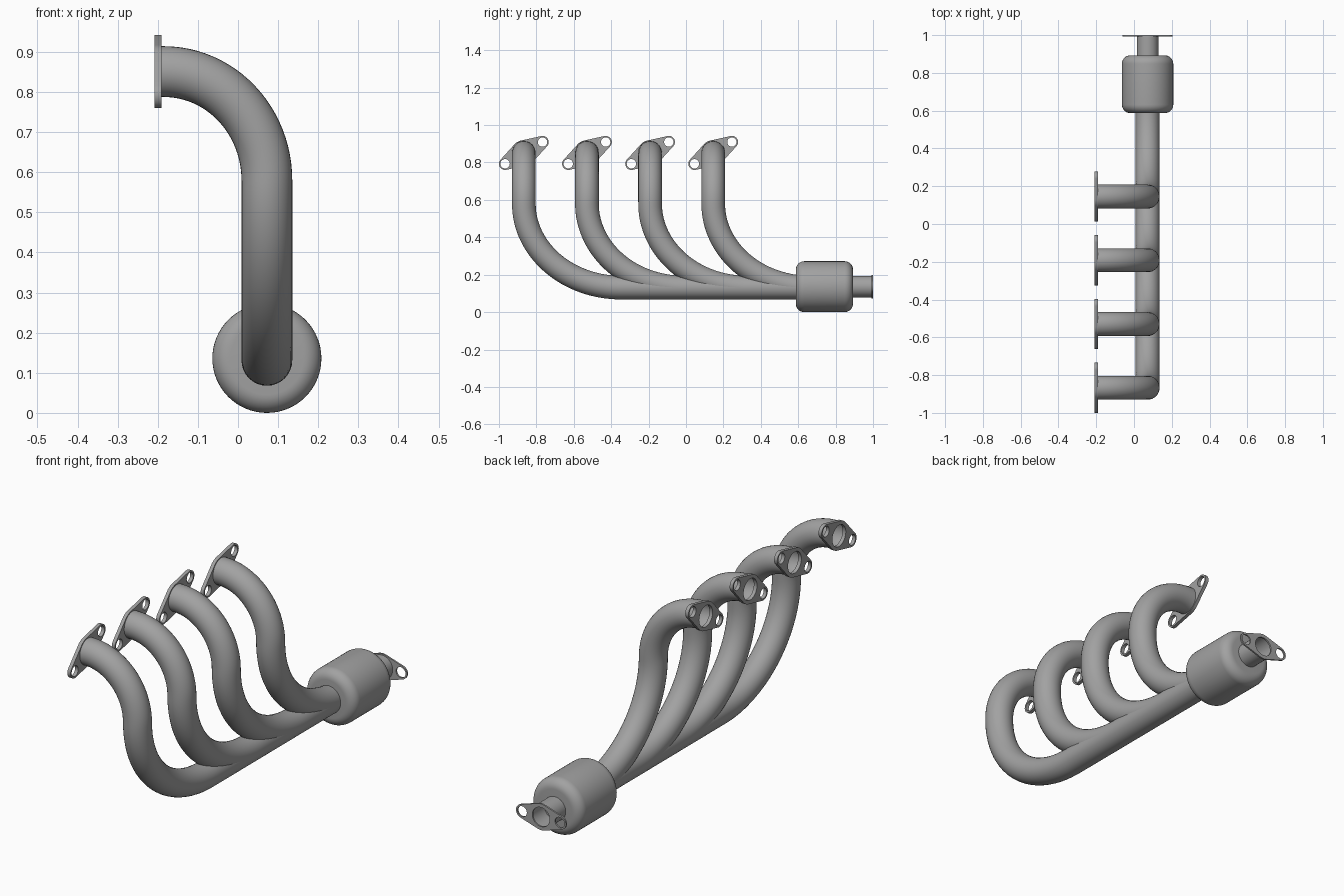
import bpy, bmesh
from math import sin, cos, pi, radians
from mathutils import Matrix, Vector
from mathutils.geometry import convex_hull_2d

if "Cube" in bpy.data.objects:
    bpy.data.objects.remove(bpy.data.objects["Cube"])

PX, PZ = 0.072, 0.136      # axis of the collector line
R = 0.0633                 # runner radius

steel = bpy.data.materials.new("dark_steel")
steel.diffuse_color = (0.36, 0.36, 0.36, 1)
steel.use_nodes = True
steel.node_tree.nodes["Principled BSDF"].inputs["Base Color"].default_value = steel.diffuse_color


def finish(obj, name):
    """Convert to mesh, name it, colour it and smooth it."""
    bpy.ops.object.select_all(action='DESELECT')
    bpy.context.view_layer.objects.active = obj
    obj.select_set(True)
    if obj.type == 'CURVE':
        bpy.ops.object.convert(target='MESH')
    obj = bpy.context.view_layer.objects.active
    obj.name = name
    obj.data.materials.clear()
    obj.data.materials.append(steel)
    bpy.ops.object.shade_smooth_by_angle(angle=radians(35))
    return obj


def add_spline(curve, pts, closed=False):
    s = curve.splines.new('POLY')
    s.points.add(len(pts) - 1)
    for p, c in zip(s.points, pts):
        p.co = (*c, 1)
    s.use_cyclic_u = closed


def link_curve(curve):
    obj = bpy.data.objects.new(curve.name, curve)
    bpy.context.collection.objects.link(obj)
    return obj


def tube(name, pts, radius):
    c = bpy.data.curves.new(name, 'CURVE')
    c.dimensions = '3D'
    c.bevel_depth = radius
    c.bevel_resolution = 14
    add_spline(c, pts)
    return finish(link_curve(c), name)


def circle(cx, cy, r, n=40):
    return [(cx + r * cos(2 * pi * i / n), cy + r * sin(2 * pi * i / n)) for i in range(n)]


def flange(name, ear, hub, bore, thick, matrix):
    """Two-eared plate: hull of hub and ears, with bore and bolt holes."""
    ex, ey = ear
    pts = circle(0, 0, hub, 64) + circle(ex, ey, 0.033) + circle(-ex, -ey, 0.033)
    outline = [pts[i] for i in convex_hull_2d([Vector(p) for p in pts])]
    c = bpy.data.curves.new(name, 'CURVE')
    c.dimensions = '2D'
    c.fill_mode = 'BOTH'
    c.extrude = thick / 2
    for loop in (outline, circle(0, 0, bore), circle(ex, ey, 0.025, 24), circle(-ex, -ey, 0.025, 24)):
        add_spline(c, [(x, y, 0) for x, y in loop], True)
    obj = link_curve(c)
    obj.matrix_world = matrix
    return finish(obj, name)


def lathe_y(name, profile, n=64):
    """Revolve (y, radius) points about the collector axis."""
    bm = bmesh.new()
    rings = [[bm.verts.new((PX + r * cos(2 * pi * i / n), y, PZ + r * sin(2 * pi * i / n)))
              for i in range(n)] for y, r in profile]
    for a, b in zip(rings, rings[1:]):
        for i in range(n):
            j = (i + 1) % n
            bm.faces.new((a[i], a[j], b[j], b[i]))
    bm.faces.new(rings[0])
    bm.faces.new(rings[-1])
    bmesh.ops.recalc_face_normals(bm, faces=bm.faces)
    me = bpy.data.meshes.new(name)
    bm.to_mesh(me)
    bm.free()
    obj = bpy.data.objects.new(name, me)
    bpy.context.collection.objects.link(obj)
    return finish(obj, name)


# Four runners with head flanges
TOP, SEAM, X0, LOW = 0.851, 0.58, -0.185, 0.131
for k in range(4):
    y0 = -0.867 + 0.3375 * k
    path = [(-0.2, y0, TOP)]
    for i in range(25):                       # upper bend, head to vertical
        t = pi / 2 * i / 24
        path.append((X0 + (PX - X0) * sin(t), y0, SEAM + (TOP - SEAM) * cos(t)))
    for i in range(1, 33):                    # lower sweep, vertical to collector
        t = pi / 2 * i / 32
        path.append((PX, y0 + 0.52 * (1 - cos(t)), SEAM - (SEAM - LOW) * sin(t)))
    if path[-1][1] < 0.6:
        path.append((PX, 0.65, LOW))
    tube(f"runner_pipe_{k + 1}", path, R)
    m = Matrix(((0, 0, 1, -0.1995), (1, 0, 0, y0), (0, 1, 0, TOP), (0, 0, 0, 1)))
    flange(f"head_flange_{k + 1}", (0.1, 0.058), 0.068, 0.051, 0.017, m)

# Collector can with rounded rims
Y1, Y2, RC, F = 0.587, 0.893, 0.136, 0.045
arc = [pi / 2 * i / 8 for i in range(9)]
profile = [(Y1 + F * (1 - sin(t)), RC - F * (1 - cos(t))) for t in reversed(arc)]
profile = profile[::-1]
profile += [(Y2 - F * (1 - sin(t)), RC - F * (1 - cos(t))) for t in arc]
profile.sort(key=lambda p: p[0])
lathe_y("collector_can", profile)

# Outlet pipe and its flange
tube("outlet_pipe", [(PX, 0.88, PZ), (PX, 0.995, PZ)], 0.057)
m = Matrix(((1, 0, 0, PX), (0, 0, -1, 0.996), (0, 1, 0, PZ), (0, 0, 0, 1)))
flange("outlet_flange", (0.1, 0), 0.063, 0.046, 0.008, m)
